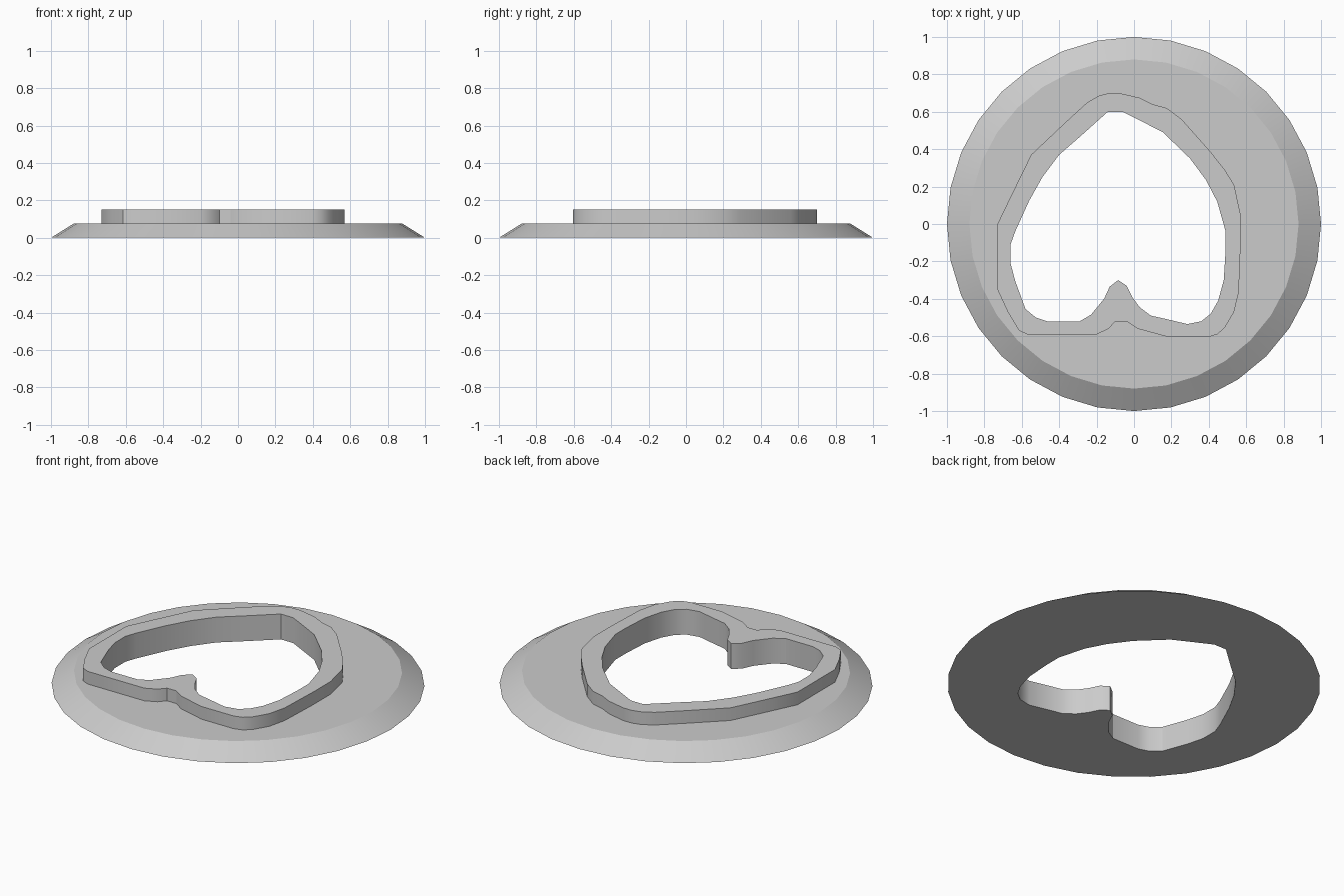
import bpy
import bmesh
from math import cos, sin, pi, radians

if "Cube" in bpy.data.objects:
    bpy.data.objects.remove(bpy.data.objects["Cube"], do_unlink=True)

BASE_TOP = 0.075
RIM_TOP = 0.15

# Outlines in hundredths of a unit, clockwise from the top of the heart
RIM_OUTLINE = [
    (-8, 70), (3, 67.5), (10, 64), (17.5, 62), (25.5, 56), (41, 38.5),
    (48.5, 29), (53.5, 21), (57, 5), (57, -11), (56, -36.5), (53.5, -47),
    (48.5, -55.5), (44.5, -59), (39.5, -60.5), (18.5, -60.5), (2, -56),
    (-4, -52), (-10, -52), (-13.5, -56), (-20, -59), (-57, -59),
    (-61.5, -57), (-67.5, -47), (-73, -35), (-73, 0), (-66, 14.5),
    (-55, 37), (-36.5, 54.5), (-25, 65), (-19, 68.5), (-13.5, 70),
]
HOLE_OUTLINE = [
    (-6, 60), (0, 57), (15.5, 49), (30, 35), (38.5, 23.5), (44.5, 12),
    (49, -4), (49, -14), (48, -30), (45, -41), (41, -48), (36, -52),
    (28.5, -53.5), (18, -51), (9, -49), (3, -44.5), (-1, -39), (-4, -33),
    (-8.5, -30), (-13, -33.5), (-16, -40), (-23, -48.5), (-29, -52),
    (-46.5, -52), (-52.5, -50), (-58, -45.5), (-63.5, -30.5), (-66, -21),
    (-66, -11), (-63.5, -4), (-56, 12.5), (-49, 25), (-40, 37),
    (-28.5, 47), (-14, 60),
]


def circle(radius, count=32):
    return [(radius * sin(2 * pi * i / count), radius * cos(2 * pi * i / count))
            for i in range(count)]


def hundredths(points):
    return [(x / 100, y / 100) for x, y in points]


def add_loop(bm, points, z):
    """Closed ring of vertices and edges at one height."""
    verts = [bm.verts.new((x, y, z)) for x, y in points]
    for a, b in zip(verts, verts[1:] + verts[:1]):
        bm.edges.new((a, b))
    return verts


def wall(bm, lower, upper):
    """Quads joining two rings with equal counts."""
    n = len(lower)
    for i in range(n):
        j = (i + 1) % n
        bm.faces.new((lower[i], lower[j], upper[j], upper[i]))


def flat_ring(bm, outer, inner):
    """Flat surface between an outer ring and an inner ring."""
    edges = []
    for ring in (outer, inner):
        for a, b in zip(ring, ring[1:] + ring[:1]):
            edges.append(bm.edges.get((a, b)))
    bmesh.ops.triangle_fill(bm, edges=edges, use_beauty=True, use_dissolve=False)


# Plain grey material
grey = bpy.data.materials.new("plain grey")
grey.use_nodes = True
colour = (0.6, 0.6, 0.6, 1)
grey.diffuse_color = colour
grey.node_tree.nodes["Principled BSDF"].inputs["Base Color"].default_value = colour

bm = bmesh.new()
rim = hundredths(RIM_OUTLINE)
hole = hundredths(HOLE_OUTLINE)

# Rings of the sloped disc, the raised rim and the heart-shaped hole
disc_foot = add_loop(bm, circle(1), 0)
disc_edge = add_loop(bm, circle(0.88), BASE_TOP)
rim_foot = add_loop(bm, rim, BASE_TOP)
rim_edge = add_loop(bm, rim, RIM_TOP)
hole_edge = add_loop(bm, hole, RIM_TOP)
hole_foot = add_loop(bm, hole, 0)

# Sloped edge, rim wall and hole wall
wall(bm, disc_foot, disc_edge)
wall(bm, rim_foot, rim_edge)
wall(bm, hole_foot, hole_edge)

# Disc top, rim top and underside
flat_ring(bm, disc_edge, rim_foot)
flat_ring(bm, rim_edge, hole_edge)
flat_ring(bm, disc_foot, hole_foot)
bmesh.ops.recalc_face_normals(bm, faces=bm.faces[:])

mesh = bpy.data.meshes.new("heart_cutout_disc")
bm.to_mesh(mesh)
bm.free()
mesh.materials.append(grey)
disc = bpy.data.objects.new("heart_cutout_disc", mesh)
bpy.context.collection.objects.link(disc)

# Smooth the curved walls, keep the rims crisp
bpy.ops.object.select_all(action="DESELECT")
disc.select_set(True)
bpy.context.view_layer.objects.active = disc
bpy.ops.object.shade_smooth_by_angle(angle=radians(30))
